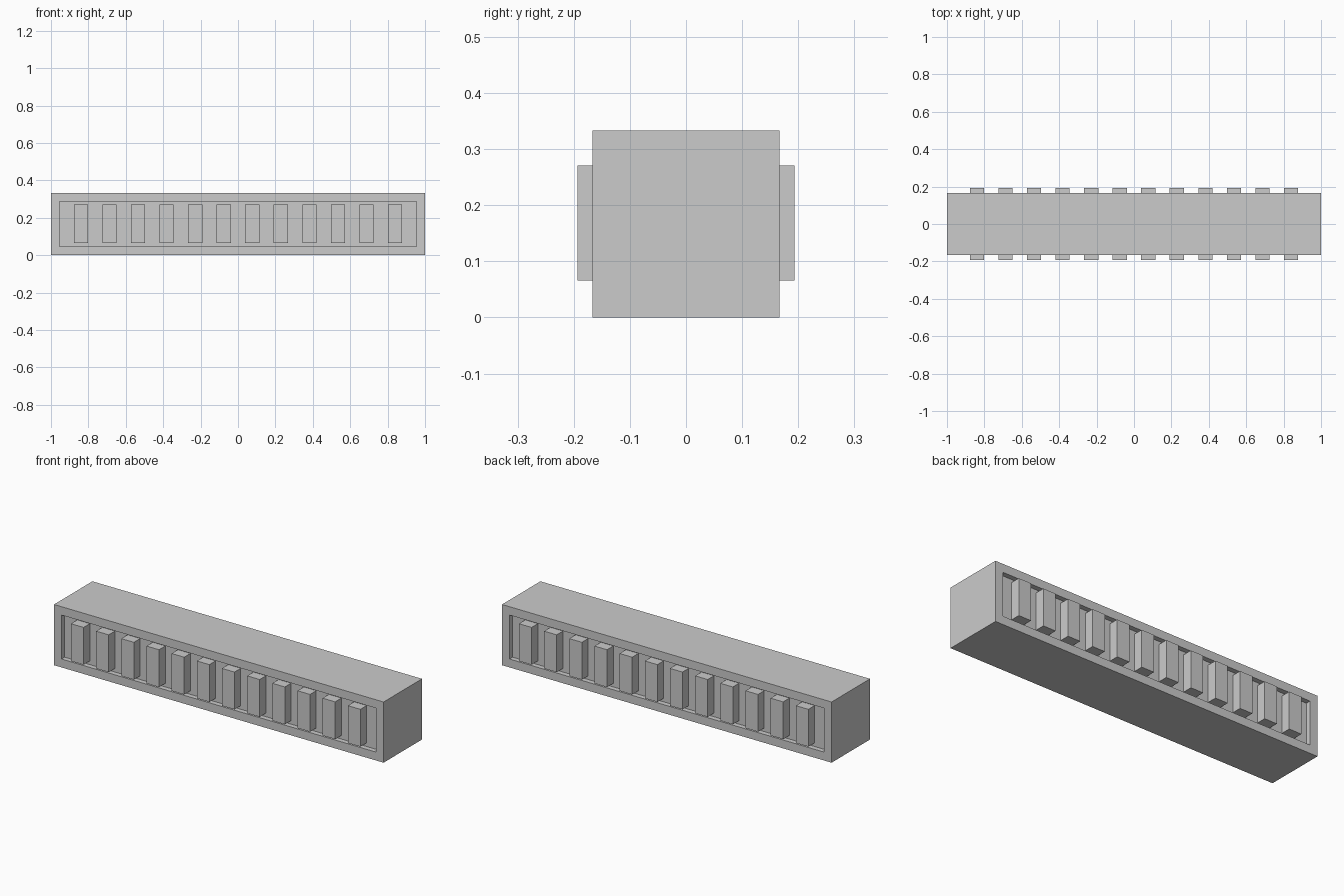
import bpy, bmesh
from mathutils import Matrix, Vector

if "Cube" in bpy.data.objects:
    bpy.data.objects.remove(bpy.data.objects["Cube"])

LENGTH, DEPTH, HEIGHT = 2.0, 0.333, 0.333
BORDER, RECESS = 0.046, 0.027
FINS, FIN_W, FIN_H, FIN_D = 12, 0.076, 0.205, 0.054
FIRST_X = 0.84


def finish(bm, name):
    bmesh.ops.recalc_face_normals(bm, faces=bm.faces)
    mesh = bpy.data.meshes.new(name)
    bm.to_mesh(mesh)
    bm.free()
    obj = bpy.data.objects.new(name, mesh)
    bpy.context.collection.objects.link(obj)
    return obj


def add_box(bm, center, size):
    bmesh.ops.create_cube(bm, size=1, matrix=Matrix.Translation(center) @ Matrix.Diagonal((*size, 1)))


# Long bar with a framed recess on front and back
bm = bmesh.new()
add_box(bm, (0, 0, HEIGHT / 2), (LENGTH, DEPTH, HEIGHT))
bm.normal_update()
for side in (-1, 1):
    panel = next(f for f in bm.faces if f.normal.y * side > 0.9 and f.calc_area() > 0.6)
    bmesh.ops.inset_region(bm, faces=[panel], thickness=BORDER, use_even_offset=True)
    pocket = bmesh.ops.extrude_discrete_faces(bm, faces=[panel])["faces"][0]
    bmesh.ops.translate(bm, verts=pocket.verts, vec=Vector((0, -side * RECESS, 0)))
    bm.normal_update()
finish(bm, "recessed_bar")

# Rows of upright fins standing out of each recess
for side, name in ((-1, "front_fins"), (1, "back_fins")):
    bm = bmesh.new()
    y = side * (DEPTH / 2 - RECESS + FIN_D / 2)
    for i in range(FINS):
        x = -FIRST_X + 2 * FIRST_X * i / (FINS - 1)
        add_box(bm, (x, y, 0.168), (FIN_W, FIN_D, FIN_H))
    finish(bm, name)
